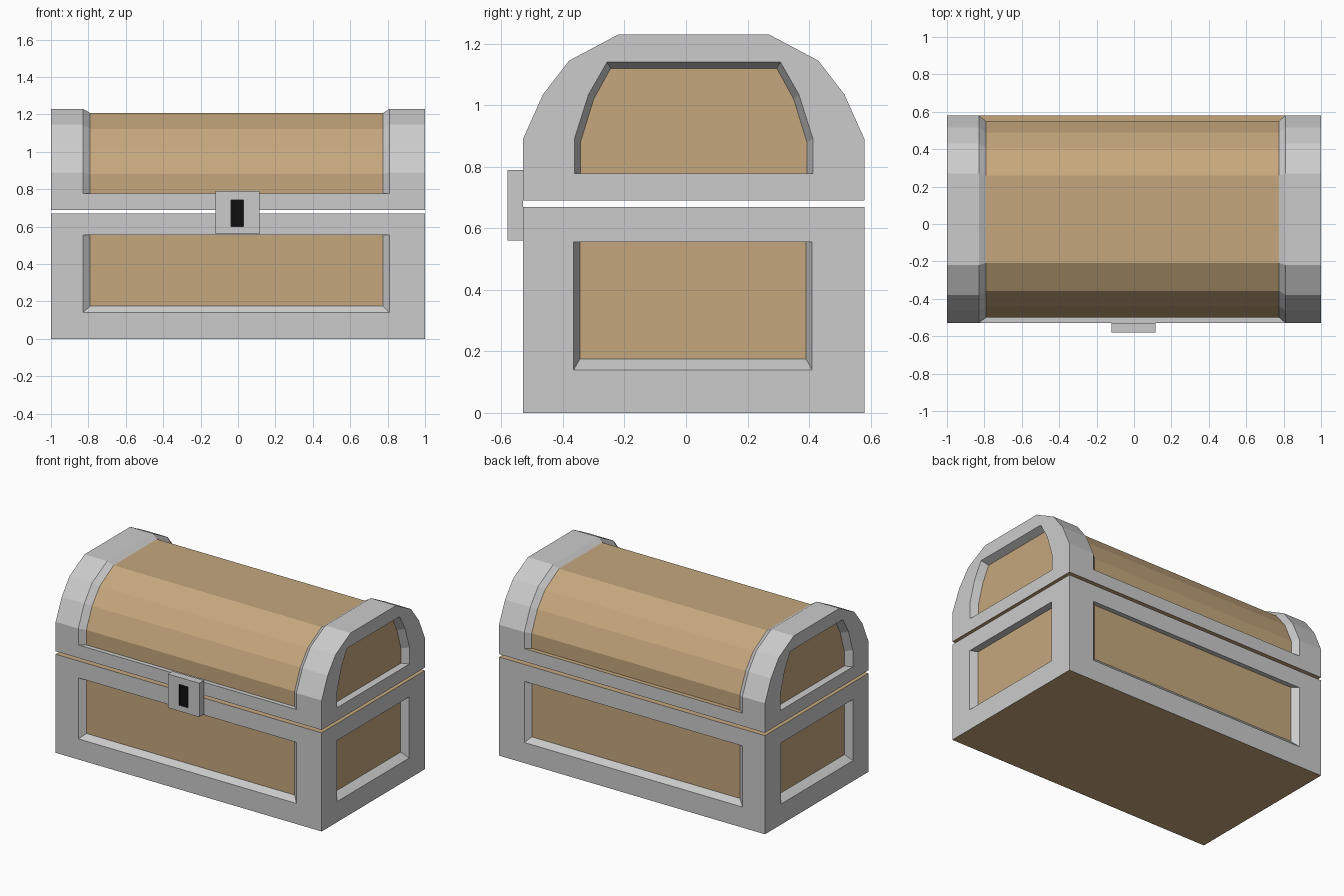
import bpy
import bmesh

if "Cube" in bpy.data.objects:
    bpy.data.objects.remove(bpy.data.objects["Cube"])


def material(name, rgb):
    m = bpy.data.materials.new(name)
    m.diffuse_color = (*rgb, 1)
    m.use_nodes = True
    m.node_tree.nodes["Principled BSDF"].inputs["Base Color"].default_value = m.diffuse_color
    return m


MATS = [material("grey_metal", (0.8, 0.8, 0.8)),
        material("wood", (0.56, 0.39, 0.205)),
        material("black", (0.005, 0.005, 0.005))]
METAL, WOOD, BLACK = 0, 1, 2


class Part:
    """Collects welded faces and turns them into one flat-shaded object."""

    def __init__(self, name):
        self.name, self.bm, self.cache = name, bmesh.new(), {}

    def vert(self, co):
        key = tuple(round(c, 4) for c in co)
        if key not in self.cache:
            self.cache[key] = self.bm.verts.new(key)
        return self.cache[key]

    def face(self, pts, mat):
        vs = list(dict.fromkeys(self.vert(p) for p in pts))
        if len(vs) > 2:
            self.bm.faces.new(vs).material_index = mat

    def skin(self, a, b, mat, closed=True):
        n = len(a)
        for i in range(n if closed else n - 1):
            j = (i + 1) % n
            self.face([a[i], a[j], b[j], b[i]], mat)

    def panel(self, outline, opening, inner, frame_mat, wall_mat, inner_mat):
        self.skin(outline, opening, frame_mat)
        self.skin(opening, inner, wall_mat)
        self.face(inner, inner_mat)

    def finish(self):
        bmesh.ops.recalc_face_normals(self.bm, faces=self.bm.faces[:])
        mesh = bpy.data.meshes.new(self.name)
        self.bm.to_mesh(mesh)
        self.bm.free()
        for m in MATS:
            mesh.materials.append(m)
        ob = bpy.data.objects.new(self.name, mesh)
        bpy.context.collection.objects.link(ob)
        return ob


def rect(a0, a1, z0, z1, at):
    return [at(a, z) for a, z in ((a0, z0), (a1, z0), (a1, z1), (a0, z1))]


def along_x(y):
    return lambda a, z: (a, y, z)


def along_y(x):
    return lambda a, z: (x, a, z)


Y0, Y1, MID = -0.53, 0.58, 0.025

# Chest body: four framed walls with recessed wooden panels
body = Part("chest_body")
for y, y_in in ((Y0, Y0 + 0.032), (Y1, Y1 - 0.032)):
    body.panel(rect(-1, 1, 0, 0.67, along_x(y)),
               rect(-0.83, 0.81, 0.14, 0.555, along_x(y)),
               rect(-0.79, 0.775, 0.175, 0.555, along_x(y_in)), METAL, METAL, WOOD)
for s in (-1, 1):
    body.panel(rect(Y0, Y1, 0, 0.67, along_y(s)),
               rect(-0.365, 0.41, 0.14, 0.555, along_y(s)),
               rect(-0.345, 0.39, 0.175, 0.555, along_y(s * 0.95)), METAL, METAL, WOOD)
for z in (0, 0.67):
    body.face([(-1, Y0, z), (1, Y0, z), (1, Y1, z), (-1, Y1, z)], WOOD)
body.finish()


# Lid profiles: (half width, height), mirrored about the chest middle
def arch(half):
    return [(MID - w, z) for w, z in half] + [(MID + w, z) for w, z in reversed(half)]


def at_x(profile, x):
    return [(x, y, z) for y, z in profile]


RAIL = 0.778
outer = arch([(0.555, RAIL), (0.555, 0.89), (0.49, 1.035), (0.405, 1.145), (0.245, 1.23)])
inner = arch([(0.525, RAIL), (0.525, 0.88), (0.463, 1.02), (0.382, 1.122), (0.233, 1.207)])
end_line = [(Y0, 0.69)] + outer + [(Y1, 0.69)]
# Repeated points pair the opening with the longer outline
b, t = (0.388, RAIL), (0.282, 1.14)
end_open = arch([b, b, (0.388, 0.89), (0.342, 1.035), t, t])
b, t = (0.368, RAIL), (0.27, 1.12)
end_in = arch([b, b, (0.368, 0.88), (0.325, 1.02), t, t])

lid = Part("lid")
# Curved top: end bands, sloping shoulders and the wooden barrel
stations = [(-1, outer), (-0.83, outer), (-0.79, inner),
            (0.775, inner), (0.81, outer), (1, outer)]
for i in range(5):
    (xa, pa), (xb, pb) = stations[i], stations[i + 1]
    lid.skin(at_x(pa, xa), at_x(pb, xb), WOOD if i == 2 else METAL, closed=False)
# Front and back rails with the ledge above them
for y, y_in, ledge in ((Y0, inner[0][0], METAL), (Y1, inner[-1][0], WOOD)):
    lid.face([(-1, y, 0.69), (1, y, 0.69), (1, y, RAIL), (0.81, y, RAIL),
              (-0.83, y, RAIL), (-1, y, RAIL)], METAL)
    lid.face([(-0.83, y, RAIL), (0.81, y, RAIL),
              (0.775, y_in, RAIL), (-0.79, y_in, RAIL)], ledge)
# Arched ends with recessed panels
for s in (-1, 1):
    lid.panel(at_x(end_line, s), at_x(end_open, s), at_x(end_in, s * 0.95),
              METAL, METAL, WOOD)
# Underside
lid.face([(-1, Y0, 0.69), (1, Y0, 0.69), (1, Y1, 0.69), (-1, Y1, 0.69)], WOOD)
lid.finish()

# Lock plate with a black keyhole
lock = Part("lock")
front = rect(-0.12, 0.115, 0.56, 0.79, along_x(-0.58))
back = rect(-0.12, 0.115, 0.56, 0.79, along_x(Y0))
lock.panel(front, rect(-0.038, 0.03, 0.60, 0.742, along_x(-0.58)),
           rect(-0.038, 0.03, 0.60, 0.742, along_x(-0.57)), METAL, BLACK, BLACK)
lock.skin(front, back, METAL)
lock.face(back, METAL)
lock.finish()
